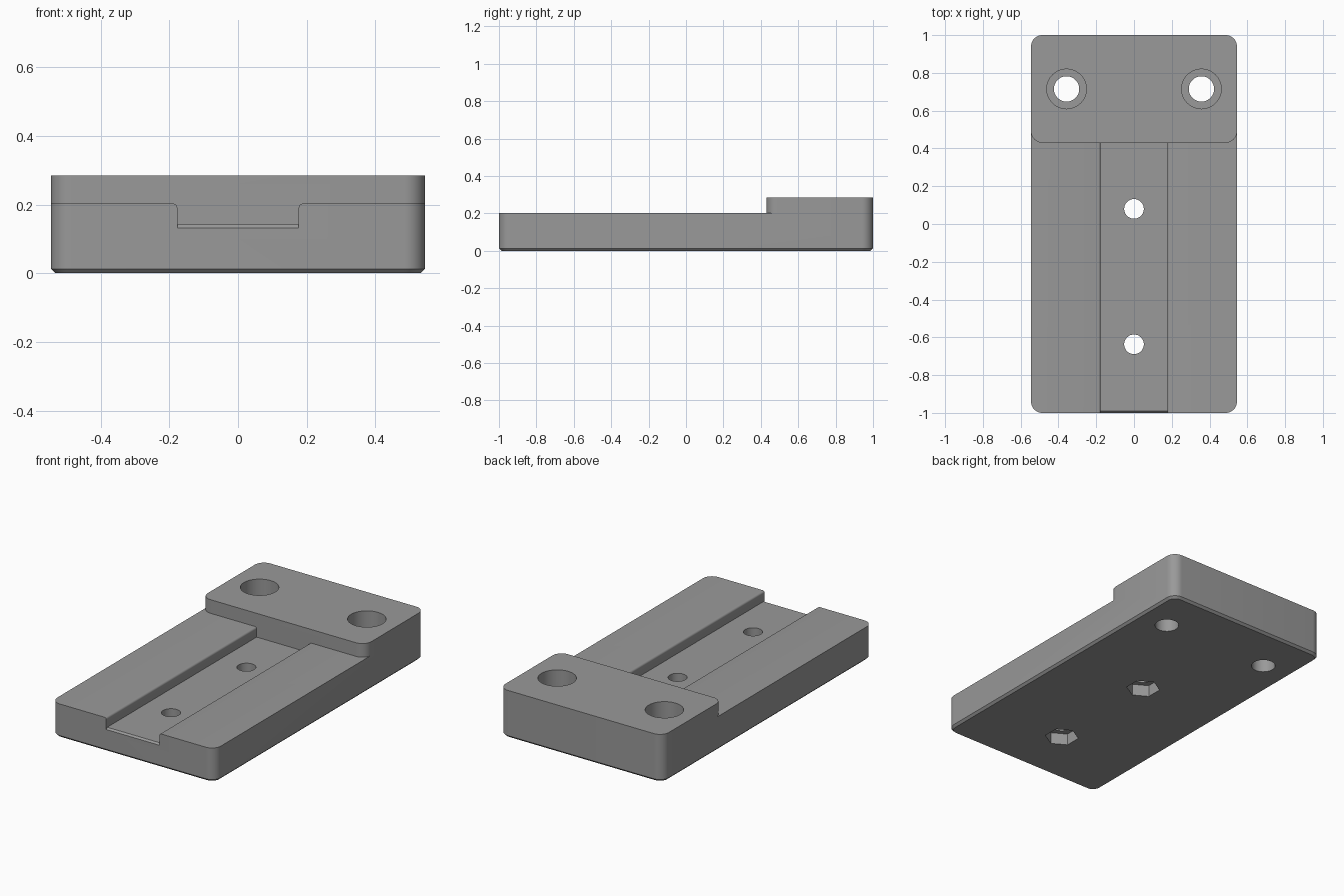
import bpy, bmesh, math
from mathutils import Matrix

if "Cube" in bpy.data.objects:
    bpy.data.objects.remove(bpy.data.objects["Cube"])

HX, HY, R = 0.545, 1.0, 0.06      # half sizes and corner radius
STEP_Y, STEP_Z, TOP = 0.43, 0.203, 0.285
FLOOR = 0.142                     # channel floor height


def loft(name, rings):
    """Closed solid through rings of matching 3D points."""
    bm = bmesh.new()
    loops = [[bm.verts.new(p) for p in ring] for ring in rings]
    n = len(loops[0])
    for a, b in zip(loops, loops[1:]):
        for i in range(n):
            j = (i + 1) % n
            bm.faces.new((a[i], a[j], b[j], b[i]))
    bm.faces.new(loops[0][::-1])
    bm.faces.new(loops[-1])
    bmesh.ops.recalc_face_normals(bm, faces=bm.faces)
    mesh = bpy.data.meshes.new(name)
    bm.to_mesh(mesh)
    bm.free()
    ob = bpy.data.objects.new(name, mesh)
    bpy.context.collection.objects.link(ob)
    return ob


def arc(cx, cy, r, a0, a1, n=10):
    return [(cx + r * math.cos(math.radians(a0 + (a1 - a0) * i / n)),
             cy + r * math.sin(math.radians(a0 + (a1 - a0) * i / n)))
            for i in range(n + 1)]


def rounded(z, inset=0.0):
    pts = []
    for k, (sx, sy) in enumerate([(1, 1), (-1, 1), (-1, -1), (1, -1)]):
        pts += arc(sx * (HX - R), sy * (HY - R), R - inset, 90 * k, 90 * k + 90)
    return [(x, y, z) for x, y in pts]


def prism(name, pts, z0, z1):
    return loft(name, [[(x, y, z) for x, y in pts] for z in (z0, z1)])


def drill(x, y, r, z0, z1, sides=48, turn=0):
    pts = [(x + r * math.cos(turn + 2 * math.pi * i / sides),
            y + r * math.sin(turn + 2 * math.pi * i / sides)) for i in range(sides)]
    return prism("drill_cutter", pts, z0, z1)


# Full-height plate with a chamfered bottom edge
plate = loft("mounting_plate", [rounded(0, 0.013), rounded(0.013), rounded(TOP)])

# Lower the front, leaving a raised rear block with rounded front corners
step = [(-0.8, -1.2), (0.8, -1.2), (0.8, STEP_Y + R)]
step += arc(HX - R, STEP_Y + R, R, 0, -90)
step += arc(-HX + R, STEP_Y + R, R, -90, -180)
step += [(-0.8, STEP_Y + R)]
cutters = [prism("step_cutter", step, STEP_Z, 0.4)]

# Channel with rounded upper lips
half = [(0.177, FLOOR)] + arc(0.189, STEP_Z - 0.012, 0.012, 180, 90, 5) + [(0.189, 0.25)]
profile = half + [(-x, z) for x, z in half[::-1]]
cutters.append(loft("channel_cutter",
                    [[(x, y, z) for x, z in profile] for y in (-1.2, STEP_Y)]))

# Small chamfer at the open front of the channel
wedge = [(-1.02, FLOOR - 0.03), (-0.98, FLOOR + 0.01), (-1.02, FLOOR + 0.01)]
cutters.append(loft("lip_cutter", [[(x, y, z) for y, z in wedge] for x in (-0.177, 0.177)]))

# Counterbored holes in the rear block
for x in (-0.357, 0.357):
    cutters += [drill(x, 0.715, 0.067, -0.1, 0.4), drill(x, 0.715, 0.105, 0.145, 0.4)]

# Channel holes with hexagonal nut pockets underneath
for y in (0.08, -0.637):
    cutters += [drill(0, y, 0.052, -0.1, 0.3),
                drill(0, y, 0.095, -0.1, 0.07, 6, math.pi / 2)]

bpy.context.view_layer.objects.active = plate
plate.select_set(True)
for c in cutters:
    c.hide_render = True
    mod = plate.modifiers.new("cut", 'BOOLEAN')
    mod.operation, mod.solver, mod.object = 'DIFFERENCE', 'EXACT', c
    bpy.ops.object.modifier_apply(modifier=mod.name)
    bpy.data.objects.remove(c)

grey = bpy.data.materials.new("mid_grey")
grey.diffuse_color = (0.32, 0.32, 0.32, 1)
grey.use_nodes = True
grey.node_tree.nodes["Principled BSDF"].inputs["Base Color"].default_value = grey.diffuse_color
plate.data.materials.clear()
plate.data.materials.append(grey)
for p in plate.data.polygons:
    p.material_index = 0
bpy.ops.object.shade_smooth_by_angle(angle=math.radians(30))
